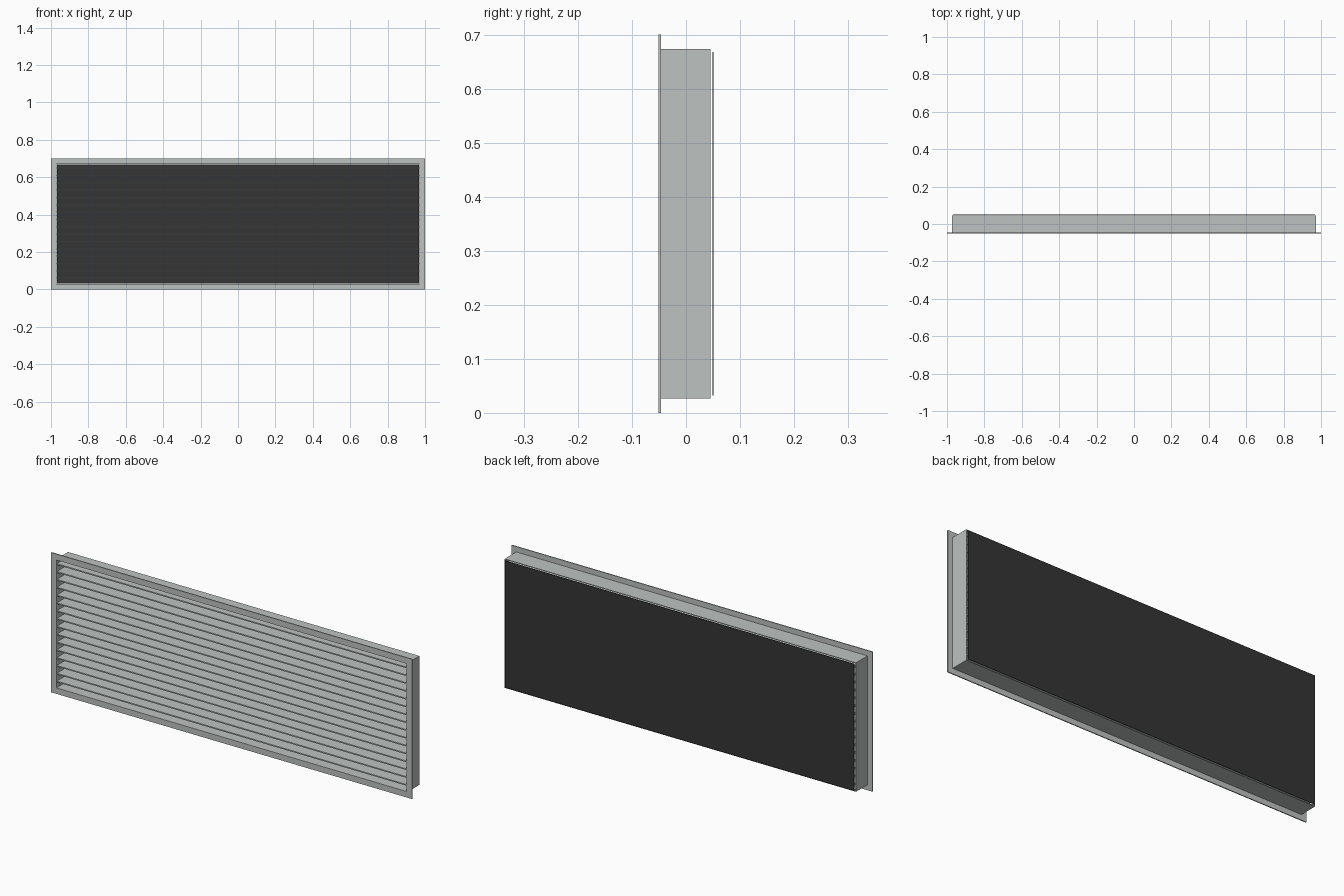
import bpy

if "Cube" in bpy.data.objects:
    bpy.data.objects.remove(bpy.data.objects["Cube"])

def material(name, rgb):
    m = bpy.data.materials.new(name)
    m.diffuse_color = (*rgb, 1.0)
    m.use_nodes = True
    m.node_tree.nodes["Principled BSDF"].inputs["Base Color"].default_value = m.diffuse_color
    return m

METAL = material("satin grey metal", (0.51, 0.54, 0.53))
DARK = material("dark backing", (0.035, 0.035, 0.036))
MID_Z = 0.35  # height of the grille centre

def make(name, verts, faces, mat):
    mesh = bpy.data.meshes.new(name)
    mesh.from_pydata(verts, [], faces)
    mesh.materials.append(mat)
    obj = bpy.data.objects.new(name, mesh)
    bpy.context.collection.objects.link(obj)
    return obj

def loop(hx, hz, y, zc=MID_Z):
    return [(-hx, y, zc - hz), (hx, y, zc - hz), (hx, y, zc + hz), (-hx, y, zc + hz)]

def ring(name, outer, inner, y0, y1, mat):
    """Rectangular frame: four loops bridged around its cross-section."""
    verts = loop(*outer, y0) + loop(*inner, y0) + loop(*inner, y1) + loop(*outer, y1)
    faces = []
    for a in range(4):
        b = (a + 1) % 4
        for i in range(4):
            j = (i + 1) % 4
            faces.append((a * 4 + i, a * 4 + j, b * 4 + j, b * 4 + i))
    return make(name, verts, faces, mat)

def box(name, hx, hz, y0, y1, mat, zc=MID_Z):
    verts = loop(hx, hz, y0, zc) + loop(hx, hz, y1, zc)
    faces = [(0, 1, 2, 3), (7, 6, 5, 4)]
    faces += [(i, i + 4, (i + 1) % 4 + 4, (i + 1) % 4) for i in range(4)]
    return make(name, verts, faces, mat)

# Front flange and the duct sleeve behind it
ring("front_flange", (1.0, 0.35), (0.97, 0.32), -0.051, -0.046, METAL)
ring("duct_sleeve", (0.973, 0.323), (0.97, 0.32), -0.046, 0.045, METAL)

# Evenly spaced horizontal slats
COUNT, PITCH = 16, 0.0392
for i in range(COUNT):
    z = MID_Z + 0.004 + (i - (COUNT - 1) / 2) * PITCH
    box(f"slat_{i + 1}", 0.97, 0.003, -0.048, 0.044, METAL, z)

# Thin dark panel closing the back
box("back_panel", 0.968, 0.318, 0.049, 0.051, DARK)
